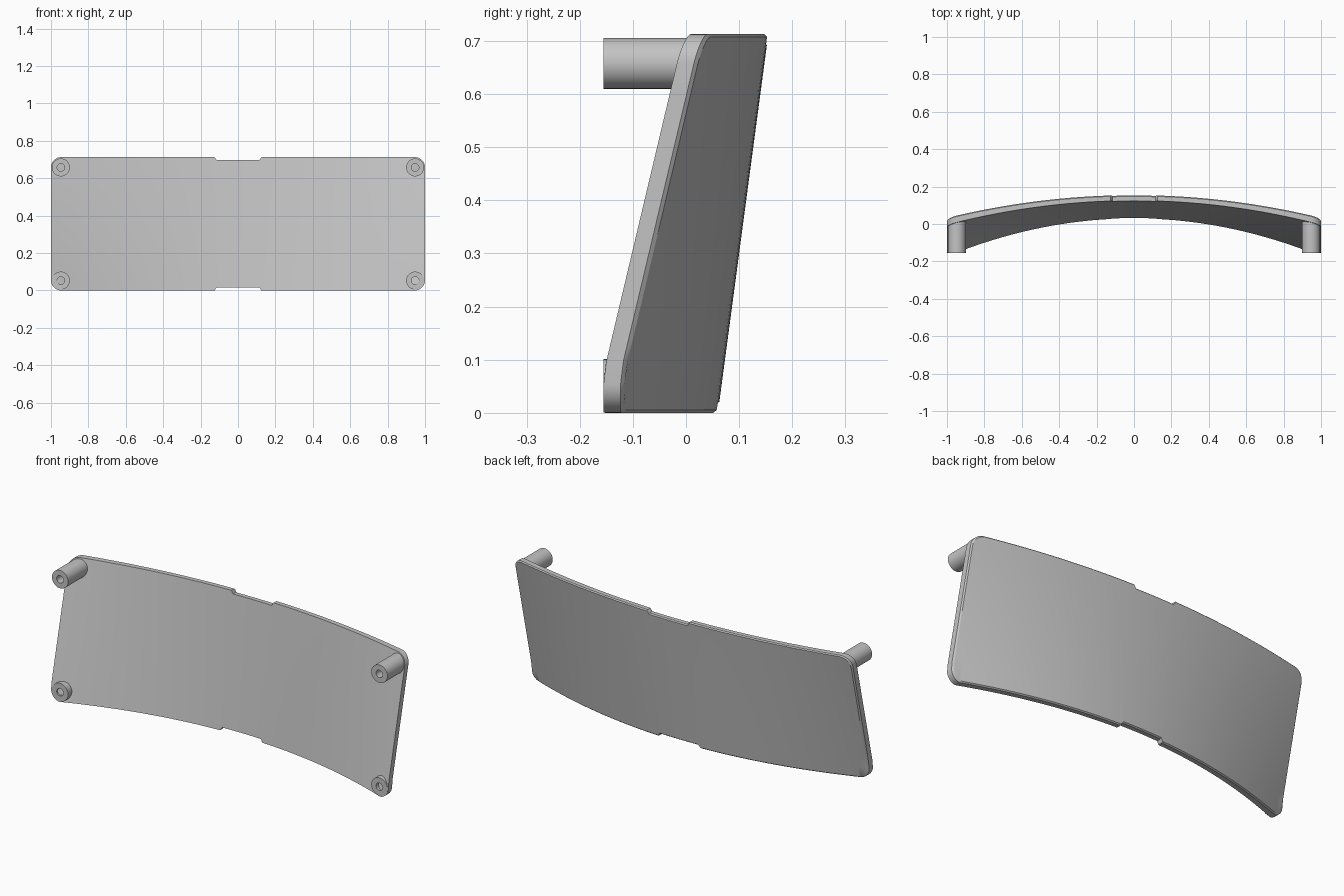
import bpy, bmesh, math

if "Cube" in bpy.data.objects:
    bpy.data.objects.remove(bpy.data.objects["Cube"])

H, CORNER, LUG_Y = 0.713, 0.055, -0.155
ROWS = 14

grey = bpy.data.materials.new("plain grey")
grey.use_nodes = True
grey.diffuse_color = (0.55, 0.55, 0.55, 1)
grey.node_tree.nodes["Principled BSDF"].inputs["Base Color"].default_value = (0.55, 0.55, 0.55, 1)


def finish(bm, name):
    bmesh.ops.recalc_face_normals(bm, faces=bm.faces)
    mesh = bpy.data.meshes.new(name)
    bm.to_mesh(mesh)
    bm.free()
    mesh.materials.append(grey)
    ob = bpy.data.objects.new(name, mesh)
    bpy.context.collection.objects.link(ob)
    bpy.ops.object.select_all(action='DESELECT')
    ob.select_set(True)
    bpy.context.view_layer.objects.active = ob
    bpy.ops.object.shade_smooth_by_angle(angle=math.radians(30))
    return ob


def lerp(a, b, t):
    return a + (b - a) * t


# Leaning surface, bowed more strongly at the bottom than the top
def front_y(x, z):
    t = z / H
    y = lerp(0.03, 0.125, t) - lerp(0.203, 0.129, t) * x * x
    return max(y, LUG_Y)


def back_y(x, z):
    return front_y(x, z) + 0.03 + 0.008 * x * x


# Distance from the top or bottom edge: rounded corners and central notches
def edge_gap(x):
    a = abs(x)
    if a > 1 - CORNER:
        d = a - (1 - CORNER)
        return CORNER - math.sqrt(max(CORNER ** 2 - d * d, 0))
    return 0.016 if a < 0.12 else 0.0


def build_panel():
    half = [1 - CORNER + CORNER * math.cos(math.radians(a)) for a in range(0, 91, 10)]
    half += [1 - CORNER - (0.82 * i / 20) for i in range(1, 21)]
    half += [0.115, 0.06]
    xs = [-x for x in half] + [0] + half[::-1]
    bm = bmesh.new()

    def grid_point(i, j, depth, shrink):
        x, gap = xs[i], edge_gap(xs[i])
        z = lerp(gap, H - gap, j / ROWS)
        if shrink:
            x *= 0.994
            z = H / 2 + (z - H / 2) * 0.985
        return bm.verts.new((x, depth(x, z), z))

    cols = len(xs)

    def sheet(depth, shrink):
        g = [[grid_point(i, j, depth, shrink) for j in range(ROWS + 1)] for i in range(cols)]
        for i in range(cols - 1):
            for j in range(ROWS):
                bm.faces.new((g[i][j], g[i + 1][j], g[i + 1][j + 1], g[i][j + 1]))
        return g

    front = sheet(front_y, False)
    back = sheet(back_y, True)

    # Edge wall with a narrow chamfer towards the back
    loop = [(i, 0) for i in range(cols)] + [(cols - 1, j) for j in range(1, ROWS + 1)]
    loop += [(i, ROWS) for i in range(cols - 2, -1, -1)] + [(0, j) for j in range(ROWS - 1, 0, -1)]
    rim = [grid_point(i, j, lambda x, z: back_y(x, z) - 0.006, False) for i, j in loop]
    rings = [[front[i][j] for i, j in loop], rim, [back[i][j] for i, j in loop]]
    for a, b in zip(rings, rings[1:]):
        for k in range(len(loop)):
            n = (k + 1) % len(loop)
            bm.faces.new((a[k], a[n], b[n], b[k]))
    return finish(bm, "curved_panel")


# Round mounting post with a blind screw hole in its front
def build_post(name, x, z, end_y, hole_y, sides=40):
    bm = bmesh.new()
    profile = [(0.048, end_y), (0.048, LUG_Y), (0.02, LUG_Y), (0.02, hole_y)]
    rings = []
    for r, y in profile:
        angles = [2 * math.pi * k / sides for k in range(sides)]
        rings.append([bm.verts.new((x + r * math.cos(a), y, z + r * math.sin(a))) for a in angles])
    for a, b in zip(rings, rings[1:]):
        for k in range(sides):
            n = (k + 1) % sides
            bm.faces.new((a[k], a[n], b[n], b[k]))
    bm.faces.new(rings[0])
    bm.faces.new(rings[-1])
    return finish(bm, name)


build_panel()
for side, sx in (("left", 1), ("right", -1)):
    build_post("upper_post_" + side, sx * 0.947, 0.658, 0.014, -0.06)
    build_post("lower_post_" + side, sx * 0.947, 0.053, -0.122, -0.13)
